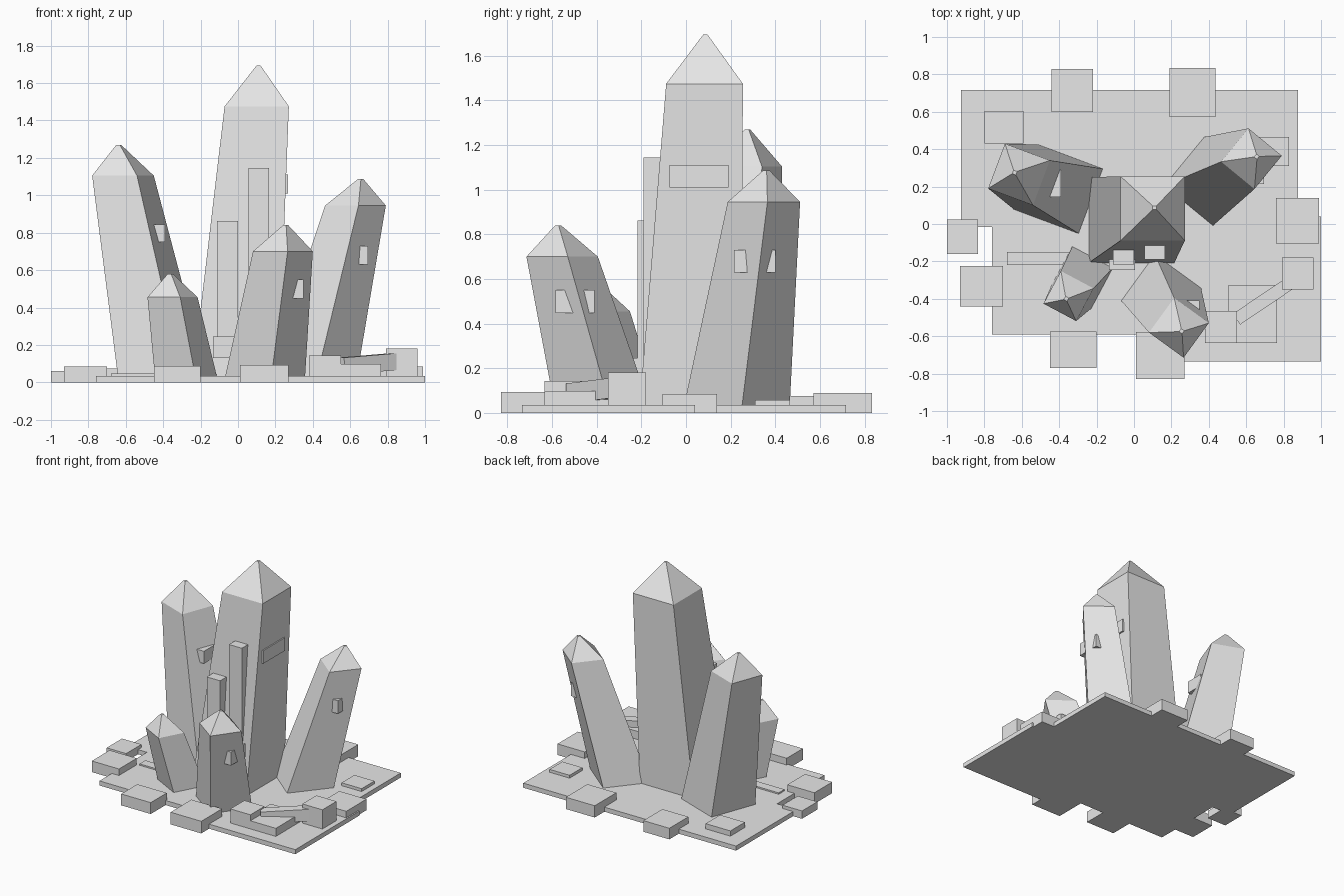
import bpy, bmesh, math
from mathutils import Vector, Matrix

if "Cube" in bpy.data.objects:
    bpy.data.objects.remove(bpy.data.objects["Cube"])

stone = bpy.data.materials.new("pale_grey_stone")
stone.diffuse_color = (0.8, 0.8, 0.8, 1)
stone.use_nodes = True
stone.node_tree.nodes["Principled BSDF"].inputs["Base Color"].default_value = stone.diffuse_color


def finish(bm, name):
    bmesh.ops.recalc_face_normals(bm, faces=bm.faces)
    me = bpy.data.meshes.new(name)
    bm.to_mesh(me)
    bm.free()
    me.materials.append(stone)
    ob = bpy.data.objects.new(name, me)
    bpy.context.collection.objects.link(ob)
    return ob


def box(name, x0, x1, y0, y1, z0, z1):
    """Axis-aligned block given by its limits."""
    bm = bmesh.new()
    size = Matrix.Diagonal((x1 - x0, y1 - y0, z1 - z0, 1))
    mid = Matrix.Translation(((x0 + x1) / 2, (y0 + y1) / 2, (z0 + z1) / 2))
    bmesh.ops.create_cube(bm, size=1, matrix=mid @ size)
    return finish(bm, name)


def crystal(name, angle, foot, foot_r, shoulder, shoulder_r, tip):
    """Leaning four-sided crystal: tapered shaft with a pointed cap."""
    bm = bmesh.new()
    rings = []
    for centre, r in ((foot, foot_r), (shoulder, shoulder_r), (tip, 0.014)):
        rings.append([bm.verts.new(Vector(centre) + Vector((
            r * math.cos(math.radians(angle + 90 * i)),
            r * math.sin(math.radians(angle + 90 * i)), 0))) for i in range(4)])
    for low, high in zip(rings, rings[1:]):
        for i in range(4):
            j = (i + 1) % 4
            bm.faces.new((low[i], low[j], high[j], high[i]))
    bm.faces.new(rings[0])
    bm.faces.new(rings[-1])
    return finish(bm, name)


# Stepped ground slab
outline = [(-.925, .716), (-.925, -.016), (-.76, -.016), (-.76, -.59), (.14, -.59),
           (.14, -.735), (1, -.735), (1, .04), (.877, .04), (.877, .716)]
bm = bmesh.new()
face = bm.faces.new([bm.verts.new((x, y, 0)) for x, y in outline])
top = bmesh.ops.extrude_face_region(bm, geom=[face])["geom"]
bmesh.ops.translate(bm, vec=(0, 0, .035),
                    verts=[v for v in top if isinstance(v, bmesh.types.BMVert)])
finish(bm, "ground_slab")

# Five leaning crystals
crystal("main_crystal", 45, (-.015, .02, .01), .325, (.1, .083, 1.475), .243, (.11, .087, 1.695))
crystal("left_crystal", 24.5, (-.4, .185, .01), .263, (-.615, .265, 1.105), .181, (-.638, .275, 1.27))
crystal("right_crystal", 5.6, (.393, .225, .01), .24, (.628, .349, .945), .163, (.656, .36, 1.087))
crystal("front_crystal", 9, (.142, -.37, .01), .218, (.24, -.555, .70), .162, (.255, -.573, .84))
crystal("small_crystal", 17, (-.275, -.28, .01), .175, (-.35, -.385, .455), .14, (-.362, -.40, .58))

# Blocks round the edge of the slab: x0, x1, y0, y1, height
blocks = [
    (-.44, -.22, .60, .83, .085), (.19, .435, .572, .833, .09),
    (-.80, -.59, .43, .605, .075), (-1.0, -.835, -.16, .025, .06),
    (-.93, -.70, -.44, -.225, .085), (-.45, -.20, -.77, -.575, .087),
    (.01, .27, -.83, -.578, .093), (.76, .99, -.105, .14, .085),
    (.79, .96, -.35, -.18, .182), (.505, .765, -.635, -.325, .097),
    (.38, .55, -.635, -.465, .143), (.66, .83, .31, .465, .057),
]
for i, (x0, x1, y0, y1, h) in enumerate(blocks):
    box(f"edge_block_{i + 1}", x0, x1, y0, y1, 0, h)
box("ground_strip", -.68, -.30, -.22, -.15, .01, .046)

# Tilted beam between the corner blocks
beam = box("tilted_beam", -.175, .175, -.035, .035, -.045, .045)
beam.location = (.695, -.41, .099)
beam.rotation_euler = (0, math.radians(-4), math.radians(34))

# Blocks poking out of the crystal shafts
box("left_window_block", -.48, -.39, .145, .29, .75, .845)
box("right_window_block", .62, .695, .215, .40, .63, .73)
box("front_window_block", .27, .35, -.585, -.41, .447, .55)
box("side_panel", .20, .267, -.075, .19, 1.01, 1.11)

# Pilasters and sill on the front of the main crystal
box("tall_pilaster", .057, .165, -.19, -.11, .2, 1.145)
box("short_pilaster", -.112, 0, -.217, -.12, .2, .862)
box("entrance_sill", -.133, .005, -.245, -.12, .13, .245)
